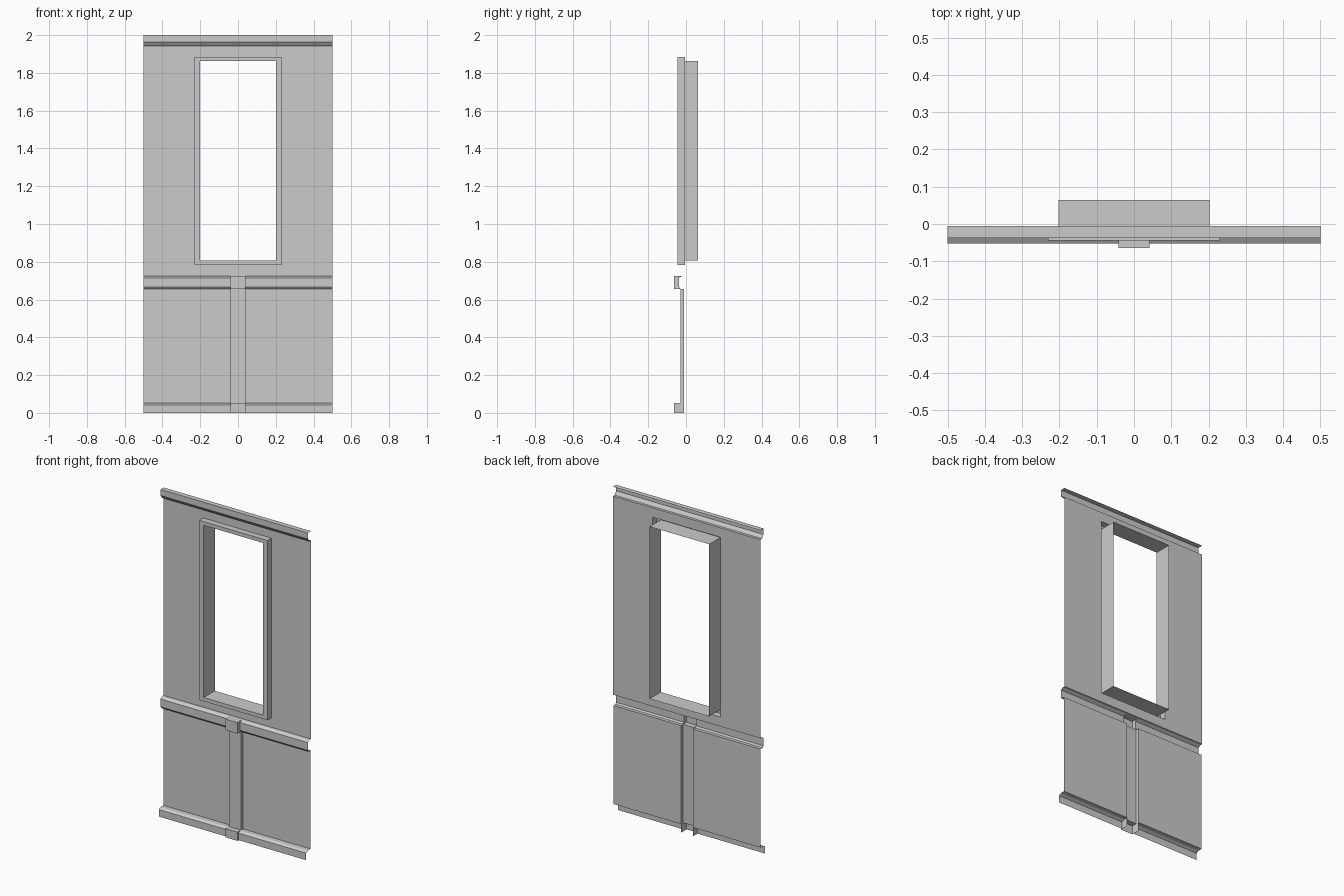
import bpy, bmesh

if "Cube" in bpy.data.objects:
    bpy.data.objects.remove(bpy.data.objects["Cube"])


def make_object(name, bm, mirror=False):
    bmesh.ops.remove_doubles(bm, verts=bm.verts, dist=1e-5)
    mesh = bpy.data.meshes.new(name)
    bm.to_mesh(mesh)
    bm.free()
    obj = bpy.data.objects.new(name, mesh)
    bpy.context.collection.objects.link(obj)
    if mirror:
        obj.modifiers.new("Mirror", 'MIRROR').use_axis[0] = True
    return obj


def sweep(bm, profile, x0, x1):
    """Extrude an open (y, z) profile, listed top to bottom, along x."""
    a = [bm.verts.new((x0, y, z)) for y, z in profile]
    b = [bm.verts.new((x1, y, z)) for y, z in profile]
    for i in range(len(profile) - 1):
        bm.faces.new((a[i], a[i + 1], b[i + 1], b[i]))


def strip(name, profile, x0, x1, mirror=False):
    bm = bmesh.new()
    sweep(bm, profile, x0, x1)
    return make_object(name, bm, mirror)


def rings(name, rects):
    """Bridge successive rectangles given as (half width, z low, z high, y)."""
    bm = bmesh.new()
    loops = [[bm.verts.new(c) for c in
              ((-w, y, lo), (w, y, lo), (w, y, hi), (-w, y, hi))]
             for w, lo, hi, y in rects]
    for o, n in zip(loops, loops[1:]):
        for i in range(4):
            j = (i + 1) % 4
            bm.faces.new((o[i], o[j], n[j], n[i]))
    return make_object(name, bm)


HALF, POST = 0.5, 0.041
WALL, PANEL, FRONT = -0.006, -0.01, -0.064
RAIL_TOP, RAIL_LOW, BASE_TOP = 0.725, 0.657, 0.053

# Upper wall sheet with the window hole
rings("upper_wall", [(HALF, RAIL_TOP, 1.943, WALL), (0.231, 0.783, 1.885, WALL)])

# Window casing and the reveal running out behind the wall
rings("window_frame", [(0.231, 0.783, 1.885, WALL), (0.231, 0.783, 1.885, -0.044),
                       (0.202, 0.806, 1.862, -0.044), (0.202, 0.806, 1.862, 0.064)])

# Crown moulding
strip("crown_moulding", [(WALL, 2.0), (-0.037, 2.0), (-0.037, 1.963),
                         (-0.022, 1.943), (WALL, 1.943)], -HALF, HALF)

# Chair rail, lower panel and baseboard, interrupted by the post
rail = [(-0.02, RAIL_TOP), (-0.037, 0.715), (-0.037, 0.667),
        (-0.03, RAIL_LOW), (PANEL, RAIL_LOW)]
strip("chair_rail", [(WALL, RAIL_TOP)] + rail, POST, HALF, True)
strip("lower_panel", [(PANEL, RAIL_LOW), (PANEL, BASE_TOP)], POST, HALF, True)
strip("baseboard", [(PANEL, BASE_TOP), (-0.037, BASE_TOP),
                    (-0.053, 0.043), (-0.053, 0)], POST, HALF, True)

# Hollow centre post with cap and foot blocks, open at the back
bm = bmesh.new()
cap = [(FRONT, RAIL_TOP), (FRONT, RAIL_LOW), (-0.03, RAIL_LOW)]
shaft = [(-0.03, RAIL_LOW), (-0.03, BASE_TOP), (FRONT, BASE_TOP), (FRONT, 0)]
sweep(bm, [(WALL, RAIL_TOP)] + cap + shaft[1:], 0, POST)
cap_side = cap + [rail[2], rail[1], rail[0]]
shaft_side = shaft + [(PANEL, 0), (PANEL, RAIL_LOW)]
for side in (cap_side, shaft_side):
    bm.faces.new([bm.verts.new((POST, y, z)) for y, z in side])
make_object("centre_post", bm, True)
